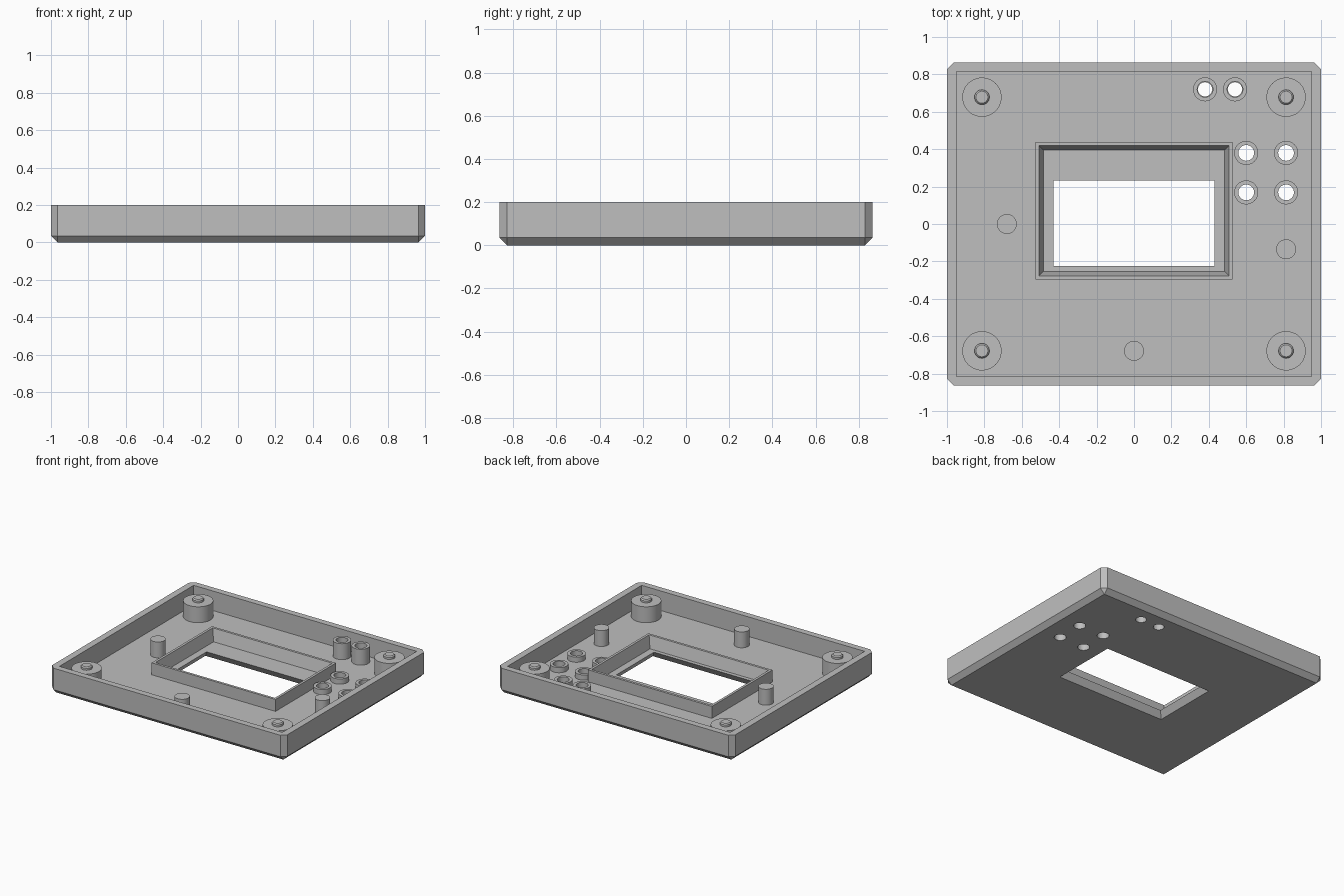
import bpy, bmesh, math

if "Cube" in bpy.data.objects:
    bpy.data.objects.remove(bpy.data.objects["Cube"])

grey = bpy.data.materials.new("plain grey")
grey.diffuse_color = (0.52, 0.52, 0.52, 1)
grey.use_nodes = True
grey.node_tree.nodes["Principled BSDF"].inputs["Base Color"].default_value = grey.diffuse_color

FLOOR = 0.05
SINK = 0.035   # parts start slightly inside the floor


def rect(x0, x1, y0, y1, z, c=0.0):
    """Rectangle ring with corners cut by c (always eight points)."""
    return [(x0 + c, y0, z), (x1 - c, y0, z), (x1, y0 + c, z), (x1, y1 - c, z),
            (x1 - c, y1, z), (x0 + c, y1, z), (x0, y1 - c, z), (x0, y0 + c, z)]


def circle(x, y, r, z, n=48):
    return [(x + r * math.cos(2 * math.pi * i / n),
             y + r * math.sin(2 * math.pi * i / n), z) for i in range(n)]


def loft(name, rings, closed=False, smooth=False):
    """Skin rings in order; closed joins last to first, otherwise cap the ends."""
    bm = bmesh.new()
    vs = [[bm.verts.new(p) for p in ring] for ring in rings]
    n = len(rings[0])
    pairs = list(zip(vs, vs[1:])) + ([(vs[-1], vs[0])] if closed else [])
    for a, b in pairs:
        for i in range(n):
            j = (i + 1) % n
            bm.faces.new((a[i], a[j], b[j], b[i]))
    if not closed:
        bm.faces.new(vs[0])
        bm.faces.new(vs[-1])
    bmesh.ops.remove_doubles(bm, verts=bm.verts, dist=1e-5)
    bmesh.ops.recalc_face_normals(bm, faces=bm.faces)
    me = bpy.data.meshes.new(name)
    bm.to_mesh(me)
    bm.free()
    me.materials.append(grey)
    ob = bpy.data.objects.new(name, me)
    bpy.context.collection.objects.link(ob)
    if smooth:
        bpy.ops.object.select_all(action='DESELECT')
        ob.select_set(True)
        bpy.context.view_layer.objects.active = ob
        bpy.ops.object.shade_smooth_by_angle(angle=math.radians(30))
    return ob


def cut(target, cutter):
    """Subtract the cutter for good and remove it."""
    cutter.hide_render = True
    mod = target.modifiers.new("cut", 'BOOLEAN')
    mod.operation = 'DIFFERENCE'
    mod.solver = 'EXACT'
    mod.object = cutter
    bpy.context.view_layer.objects.active = target
    bpy.ops.object.modifier_apply(modifier=mod.name)
    bpy.data.objects.remove(cutter, do_unlink=True)


# Tray: chamfered outside, square cavity
X, Y, C = 1.0, 0.8635, 0.035
IX, IY = 0.948, 0.815
tray = loft("tray", [
    rect(-X + C, X - C, -Y + C, Y - C, 0),
    rect(-X, X, -Y, Y, C, C),
    rect(-X, X, -Y, Y, 0.2, C),
    rect(-IX, IX, -IY, IY, 0.2),
    rect(-IX, IX, -IY, IY, FLOOR)])

# Window through the floor, widening downwards
def window(g, z):
    return rect(-0.43 - g, 0.43 + g, -0.225 - g, 0.232 + g, z)

cut(tray, loft("window_cutter", [window(0.048, -0.03), window(-0.012, 0.07)]))

# Raised window frame with sloped inner walls
def frame_ring(g, z):
    return rect(-0.484 - g, 0.484 + g, -0.254 - g, 0.395 + g, z)

loft("window_frame", [frame_ring(0.043, SINK), frame_ring(0.043, 0.142),
                      frame_ring(0.024, 0.142), frame_ring(0, FLOOR - 0.002),
                      frame_ring(0, SINK)], closed=True)

# Button sleeves: x, y, top height, floor hole radius
sleeves = [(0.38, 0.72, 0.172, 0.038), (0.54, 0.72, 0.172, 0.038)]
sleeves += [(x, y, 0.09, 0.042) for x in (0.6, 0.813) for y in (0.38, 0.169)]
for x, y, top, hole in sleeves:
    cut(tray, loft("hole_cutter", [circle(x, y, hole, -0.05), circle(x, y, hole, 0.1)]))
    loft("button_sleeve", [circle(x, y, 0.064, SINK), circle(x, y, 0.064, top),
                           circle(x, y, 0.042, top), circle(x, y, 0.042, SINK)],
         closed=True, smooth=True)

# Corner bosses with tapered pins
for sx in (-1, 1):
    for sy in (-1, 1):
        x, y = sx * 0.813, sy * 0.678
        loft("corner_boss", [circle(x, y, 0.105, SINK), circle(x, y, 0.105, 0.172),
                             circle(x, y, 0.04, 0.172), circle(x, y, 0.04, 0.187),
                             circle(x, y, 0.032, 0.195)], smooth=True)

# Support pegs
for x, y in ((-0.68, 0), (0, -0.678), (0.813, -0.135)):
    loft("support_peg", [circle(x, y, 0.053, SINK), circle(x, y, 0.053, 0.172)], smooth=True)
